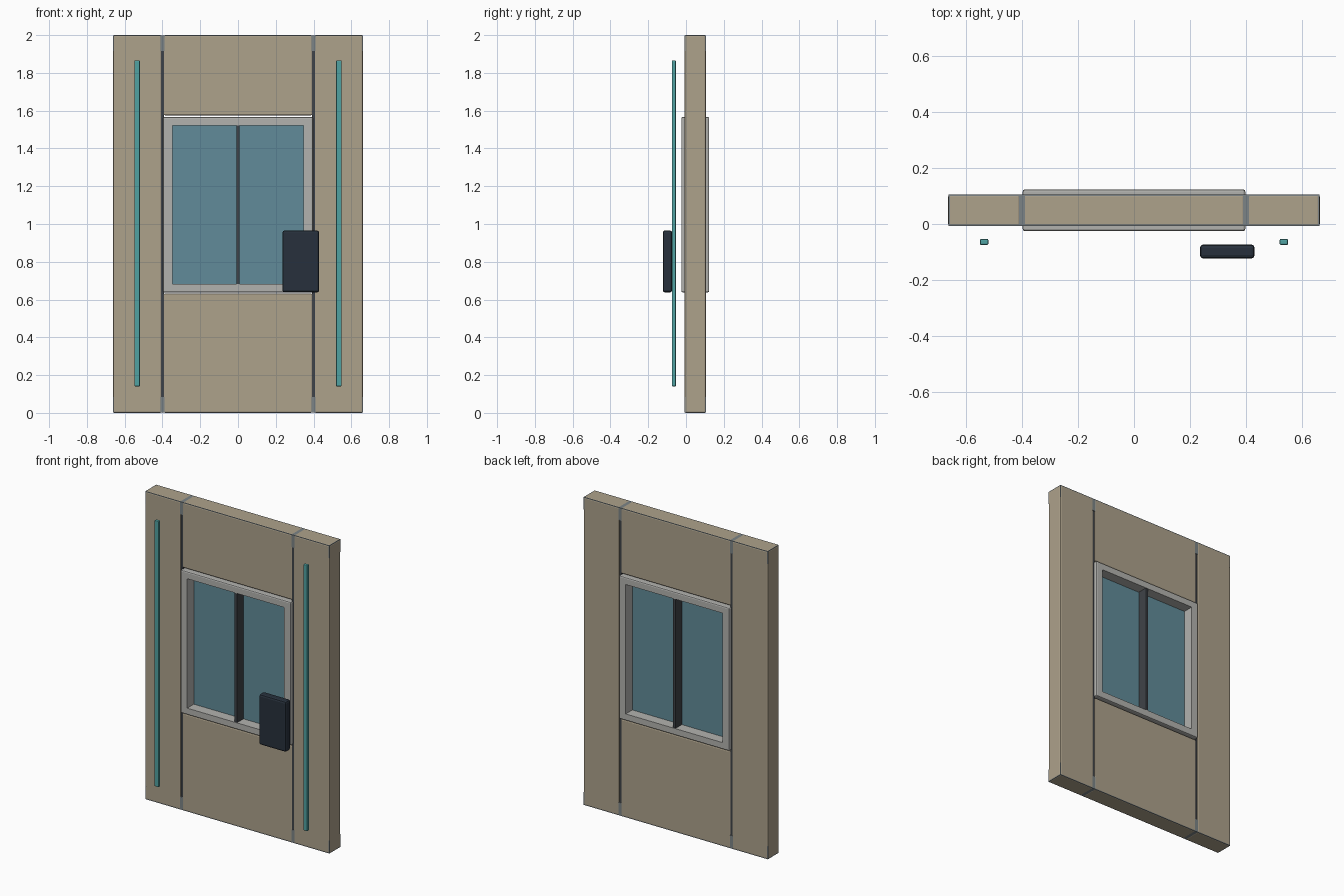
import bpy, bmesh

if "Cube" in bpy.data.objects:
    bpy.data.objects.remove(bpy.data.objects["Cube"])

CY = 0.049  # depth centre of the door slab


def material(name, rgb):
    m = bpy.data.materials.new(name)
    m.diffuse_color = (*rgb, 1)
    m.use_nodes = True
    m.node_tree.nodes["Principled BSDF"].inputs["Base Color"].default_value = m.diffuse_color
    return m


TAN = material("tan_panel", (0.42, 0.36, 0.26))
FRAME = material("light_frame", (0.45, 0.45, 0.43))
RAIL = material("grey_rail", (0.20, 0.23, 0.24))
DARK = material("dark_trim", (0.05, 0.056, 0.065))
GLASS = material("window_glass", (0.12, 0.26, 0.32))
TEAL = material("teal_handle", (0.08, 0.36, 0.36))
NAVY = material("control_box", (0.02, 0.03, 0.045))


def finish(name, bm, mat):
    mesh = bpy.data.meshes.new(name)
    bm.to_mesh(mesh)
    bm.free()
    mesh.materials.append(mat)
    ob = bpy.data.objects.new(name, mesh)
    bpy.context.collection.objects.link(ob)
    return ob


def box(name, x, y, z, mat, bevel=0.0, segments=2):
    """Box from (min, max) ranges on each axis, with optional rounded edges."""
    bm = bmesh.new()
    bmesh.ops.create_cube(bm, size=1)
    for v in bm.verts:
        for i, (lo, hi) in enumerate((x, y, z)):
            v.co[i] = hi if v.co[i] > 0 else lo
    if bevel:
        bmesh.ops.bevel(bm, geom=bm.edges[:], offset=bevel, segments=segments,
                        profile=0.5, affect='EDGES')
    return finish(name, bm, mat)


def window_frame(name, outer, inner, y, mat, bevel):
    """Rectangular ring; only the outer edges are rounded."""
    bm = bmesh.new()
    rings = []
    for (x0, x1, z0, z1) in (outer, inner):
        for yy in y:
            rings.append([bm.verts.new(c) for c in
                          ((x0, yy, z0), (x1, yy, z0), (x1, yy, z1), (x0, yy, z1))])
    of, ob_, nf, nb = rings
    for a, b in ((of, nf), (nf, nb), (nb, ob_), (ob_, of)):
        for i in range(4):
            j = (i + 1) % 4
            bm.faces.new((a[i], a[j], b[j], b[i]))
    bmesh.ops.recalc_face_normals(bm, faces=bm.faces[:])
    rim = set(of + ob_)
    edges = [e for e in bm.edges if e.verts[0] in rim and e.verts[1] in rim]
    bmesh.ops.bevel(bm, geom=edges, offset=bevel, segments=2, profile=0.5,
                    affect='EDGES')
    return finish(name, bm, mat)


slab = (CY - 0.057, CY + 0.057)
inset = (slab[0] + 0.001, slab[1] - 0.001)

# Middle panels above and below the window
box("lower_panel", (-0.394, 0.394), slab, (0, 0.632), TAN, 0.008)
box("upper_panel", (-0.394, 0.394), slab, (1.575, 2), TAN, 0.008)

# Rails running through the panels, seen in the seams
box("bottom_rail", (-0.661, 0.661), inset, (0.001, 0.085), RAIL)
box("top_rail", (-0.661, 0.661), inset, (1.917, 1.999), RAIL)

# Side panels, seams and long handles, mirrored
for side, s in (("left", -1), ("right", 1)):
    def span(a, b):
        return tuple(sorted((s * a, s * b)))
    box(side + "_side_panel", span(0.405, 0.662), slab, (0, 2), TAN, 0.008)
    box(side + "_seam", span(0.392, 0.407), (slab[0] + 0.004, slab[1] - 0.004),
        (0.085, 1.917), DARK)
    box(side + "_handle_bar", span(0.519, 0.549), (-0.075, -0.053),
        (0.14, 1.866), TEAL, 0.005)

# Window: frame, glass and centre mullion
window_frame("window_frame", (-0.397, 0.397, 0.638, 1.567),
             (-0.347, 0.347, 0.682, 1.522), (CY - 0.074, CY + 0.074), FRAME, 0.008)
box("window_glass", (-0.35, 0.35), (CY - 0.006, CY + 0.006), (0.68, 1.525), GLASS)
box("window_mullion", (-0.009, 0.009), (CY - 0.071, CY + 0.071), (0.641, 1.564), DARK)

# Control box on the front
box("control_box", (0.235, 0.43), (-0.123, -0.073), (0.638, 0.966), NAVY, 0.012)
